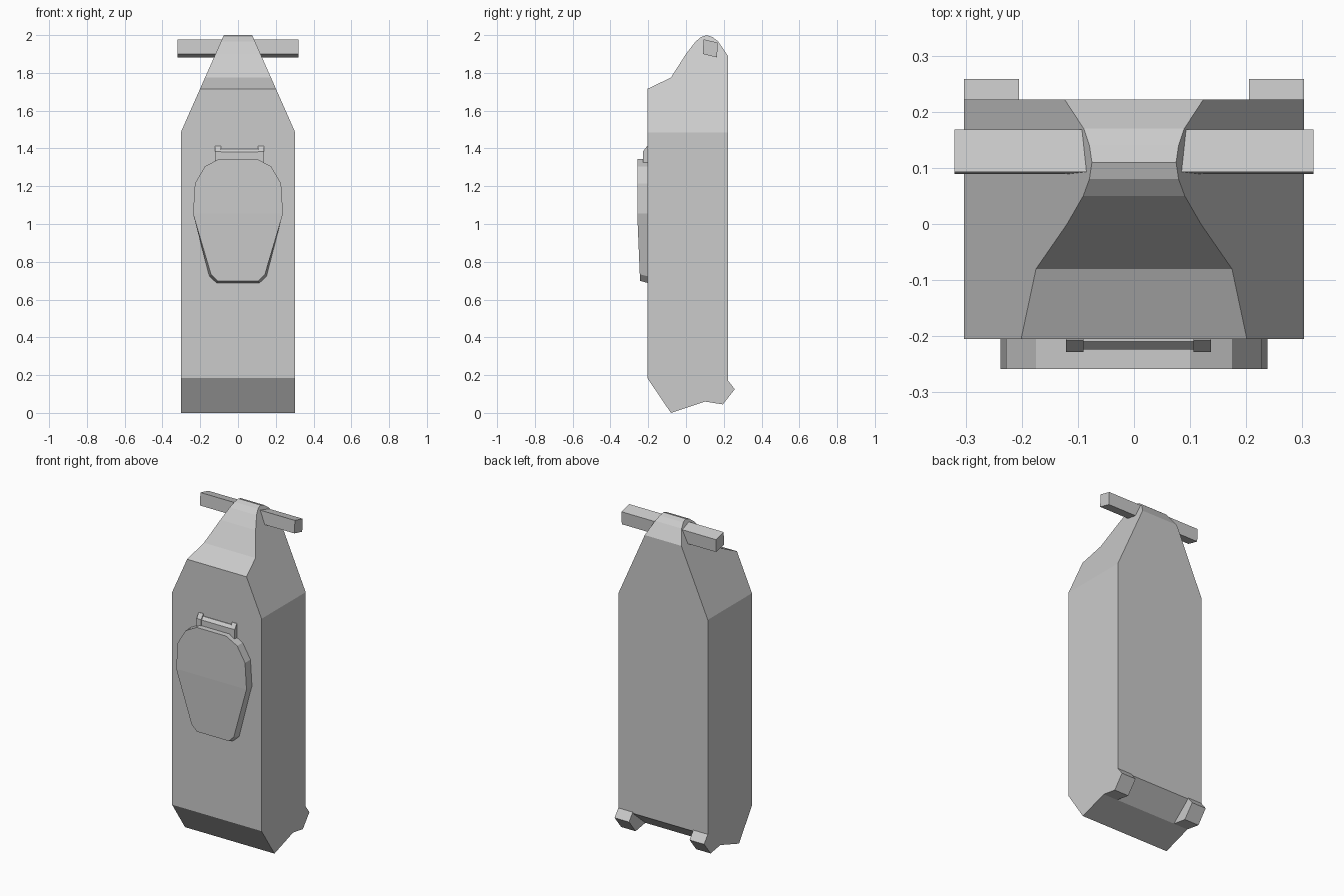
import bpy, bmesh

if "Cube" in bpy.data.objects:
    bpy.data.objects.remove(bpy.data.objects["Cube"])


def finish(name, bm):
    bmesh.ops.recalc_face_normals(bm, faces=bm.faces)
    me = bpy.data.meshes.new(name)
    bm.to_mesh(me)
    bm.free()
    ob = bpy.data.objects.new(name, me)
    bpy.context.collection.objects.link(ob)
    return ob


def bridge(name, ring_a, ring_b, caps):
    """Join two matching rings of points, closing each with the given index caps."""
    bm = bmesh.new()
    a = [bm.verts.new(p) for p in ring_a]
    b = [bm.verts.new(p) for p in ring_b]
    n = len(a)
    for i in range(n):
        j = (i + 1) % n
        bm.faces.new((a[i], a[j], b[j], b[i]))
    for ring, cap_list in zip((a, b), caps):
        for cap in cap_list:
            bm.faces.new([ring[k] for k in cap])
    return finish(name, bm)


def side_prism(name, profile, x0, x1):
    """Extrude a (y, z) profile along x."""
    full = [range(len(profile))]
    return bridge(name, [(x0, y, z) for y, z in profile],
                  [(x1, y, z) for y, z in profile], (full, full))


# Body: side profile whose width tapers in a straight line above the shoulder
SHOULDER = 1.485


def half_width(z):
    return 0.303 - max(0, z - SHOULDER) * 0.228 / 0.515


top = [(-0.205, SHOULDER), (-0.205, 1.715), (-0.08, 1.775), (0, 1.9), (0.05, 1.965),
       (0.08, 1.99), (0.11, 2.0), (0.14, 1.99), (0.17, 1.967), (0.222, 1.89), (0.222, SHOULDER)]
bottom = [(0.222, 0.165), (0.1, 0.06), (-0.08, 0), (-0.205, 0.185)]
prof = top + bottom
n = len(top)
caps = [list(range(n)), [n - 1] + list(range(n, len(prof))) + [0]]
bridge("body", [(-half_width(z), y, z) for y, z in prof],
       [(half_width(z), y, z) for y, z in prof], (caps, caps))

# Cross bar through the top, slightly tilted
side_prism("cross_bar", [(0.089, 1.9), (0.093, 1.978), (0.168, 1.96), (0.164, 1.882)], -0.32, 0.32)

# Rear feet
foot = [(0.1, 0.06), (0.195, 0.045), (0.258, 0.125), (0.222, 0.172)]
for side, x0, x1 in (("left", -0.303, -0.205), ("right", 0.205, 0.303)):
    side_prism("foot_" + side, foot, x0, x1)

# Front cover plate: flat upper part, lower part leaning back and bevelled
half = [(0.1, 1.345), (0.175, 1.305), (0.228, 1.215), (0.238, 1.055), (0.152, 0.722), (0.115, 0.687)]
outline = half + [(-x, z) for x, z in reversed(half)]


def front_point(x, z):
    if z > 1.05:
        return (x, -0.258, z)
    s = 0.94 if z < 1 else 1
    return (x * s, -0.258 + (1.055 - z) * 0.04, z + 0.012)


m = len(outline)
front_caps = [[0, 1, 2, 3, m - 4, m - 3, m - 2, m - 1], list(range(3, m - 3))]
bridge("cover_plate", [(x, -0.2, z) for x, z in outline],
       [front_point(x, z) for x, z in outline], ([range(m)], front_caps))

# Hinge above the cover: low middle with a raised ear at each end
side_prism("hinge_middle", [(-0.2, 1.31), (-0.224, 1.31), (-0.224, 1.38), (-0.209, 1.397), (-0.2, 1.397)],
           -0.1, 0.115)
ear = [(-0.2, 1.31), (-0.228, 1.315), (-0.228, 1.383), (-0.207, 1.412), (-0.2, 1.412)]
for side, x0, x1 in (("left", -0.121, -0.09), ("right", 0.106, 0.137)):
    side_prism("hinge_ear_" + side, ear, x0, x1)
